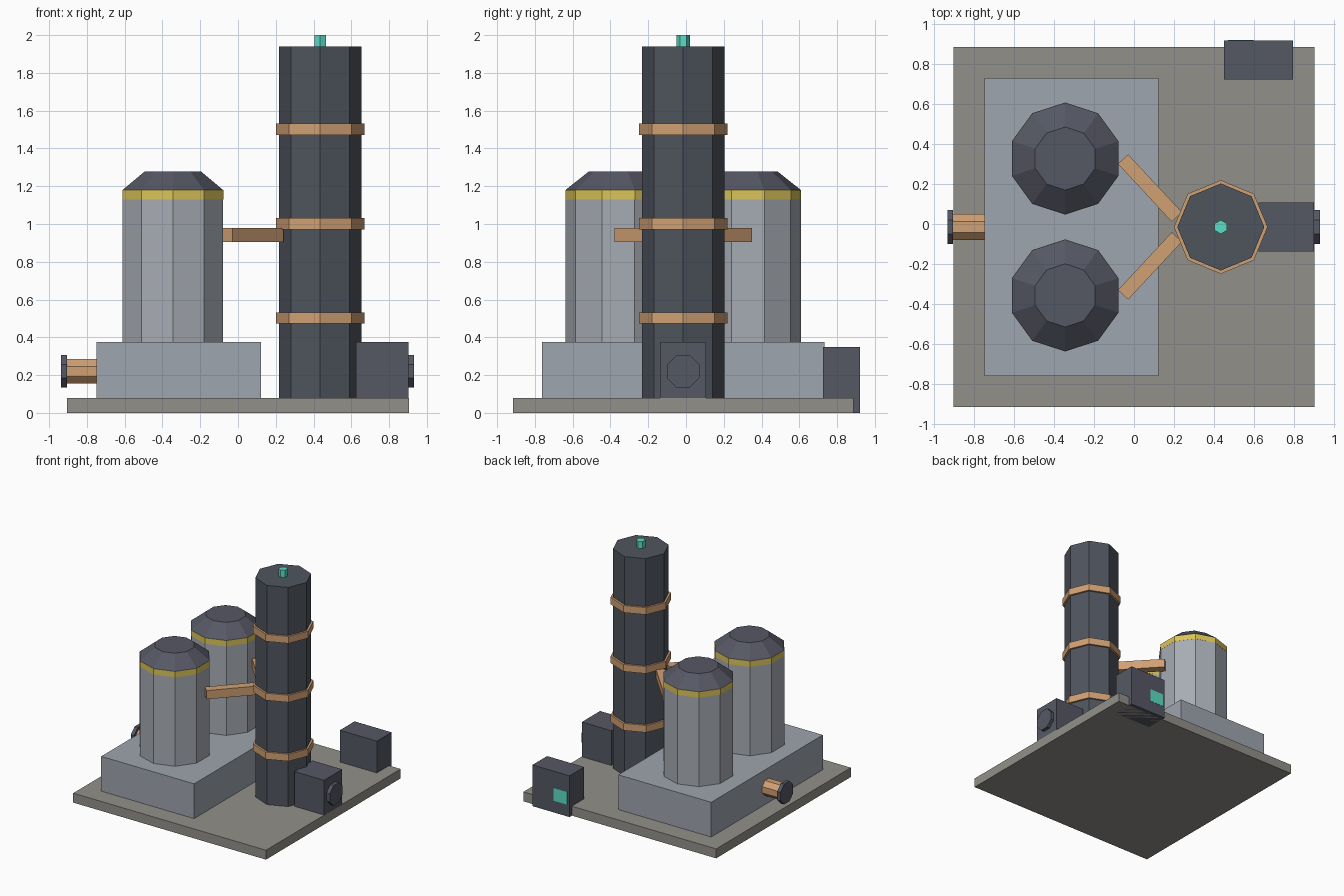
import bpy, math
from mathutils import Vector

if "Cube" in bpy.data.objects:
    bpy.data.objects.remove(bpy.data.objects["Cube"])


def material(name, r, g, b):
    m = bpy.data.materials.new(name)
    m.diffuse_color = tuple((c / 255) ** 2.2 for c in (r, g, b)) + (1,)
    m.use_nodes = True
    m.node_tree.nodes["Principled BSDF"].inputs["Base Color"].default_value = m.diffuse_color
    return m


CONCRETE = material("concrete", 145, 143, 137)
STEEL = material("steel", 157, 164, 173)
PANEL = material("pale_steel", 165, 170, 178)
DARK = material("dark_metal", 86, 88, 100)
SHAFT = material("shaft_metal", 80, 85, 94)
COPPER = material("copper", 207, 158, 115)
YELLOW = material("yellow", 217, 195, 90)
TEAL = material("teal", 92, 220, 196)


def finish(name, mat):
    ob = bpy.context.object
    ob.name = ob.data.name = name
    ob.data.materials.append(mat)
    return ob


def box(name, lo, hi, mat):
    lo, hi = Vector(lo), Vector(hi)
    bpy.ops.mesh.primitive_cube_add(size=1, location=(lo + hi) / 2)
    ob = finish(name, mat)
    ob.scale = hi - lo
    return ob


def prism(name, sides, r, x, y, z0, z1, mat, top=None):
    """Upright prism or frustum with one corner on the +y axis."""
    bpy.ops.mesh.primitive_cone_add(vertices=sides, radius1=r, depth=z1 - z0,
                                    radius2=r if top is None else top,
                                    location=(x, y, (z0 + z1) / 2))
    return finish(name, mat)


def x_pipe(name, apothem, x0, x1, mat):
    """Octagonal pipe along x with flats on top and bottom."""
    bpy.ops.mesh.primitive_cylinder_add(
        vertices=8, radius=apothem / math.cos(math.pi / 8), depth=x1 - x0,
        location=((x0 + x1) / 2, CY, 0.22),
        rotation=(math.pi / 8, math.pi / 2, 0))
    ob = finish(name, mat)
    # spin about the pipe's own axis first, then lay it down along x
    ob.rotation_mode = 'ZYX'
    ob.rotation_euler = (0, math.pi / 2, 0)
    for v in ob.data.vertices:
        a = math.pi / 8
        px, py = v.co.x, v.co.y
        v.co.x = px * math.cos(a) - py * math.sin(a)
        v.co.y = px * math.sin(a) + py * math.cos(a)
    return ob


CX, CY = 0.435, -0.015   # tower axis; CY is also the mirror line of the plant

# Ground slab and tank plinth
box("base_slab", (-0.905, -0.917, 0), (0.905, 0.888, 0.08), CONCRETE)
box("tank_plinth", (-0.75, -0.763, 0.08), (0.122, 0.733, 0.375), STEEL)

# Two tanks with yellow bands and domed lids, each piped to the tower
for side, s in (("front", -1), ("back", 1)):
    ty = CY + s * 0.343
    prism(side + "_tank", 10, 0.28, -0.345, ty, 0.375, 1.13, PANEL)
    prism(side + "_tank_band", 10, 0.281, -0.345, ty, 1.13, 1.18, YELLOW)
    prism(side + "_tank_lid", 10, 0.28, -0.345, ty, 1.18, 1.277, DARK, top=0.158)
    a = Vector((-0.055, CY + s * 0.34, 0.942))
    b = Vector((0.215, CY + s * 0.05, 0.942))
    d = b - a
    bpy.ops.mesh.primitive_cube_add(size=1, location=(a + b) / 2,
                                    rotation=(0, 0, math.atan2(d.y, d.x)))
    finish(side + "_cross_pipe", COPPER).scale = (d.length, 0.07, 0.074)

# Tower with copper rings and a beacon
prism("tower", 8, 0.218, CX, CY, 0.08, 1.94, SHAFT)
for i in range(3):
    z = 0.502 + 0.5 * i
    prism(f"tower_ring_{i + 1}", 8, 0.235, CX, CY, z - 0.03, z + 0.03, COPPER)
prism("beacon", 6, 0.035, CX, CY, 1.94, 2.0, TEAL)

# Outlet housing with its flange
box("outlet_housing", (0.625, CY - 0.122, 0.08), (0.903, CY + 0.122, 0.375), DARK)
x_pipe("outlet_flange", 0.086, 0.903, 0.933, DARK)

# Inlet pipe with its flange
x_pipe("inlet_pipe", 0.064, -0.91, -0.75, COPPER)
x_pipe("inlet_flange", 0.086, -0.936, -0.906, DARK)

# Control cabinet with a lit panel on the back
box("control_cabinet", (0.45, 0.724, 0), (0.797, 0.92, 0.35), DARK)
box("cabinet_display", (0.47, 0.91, 0.10), (0.60, 0.922, 0.21), TEAL)
